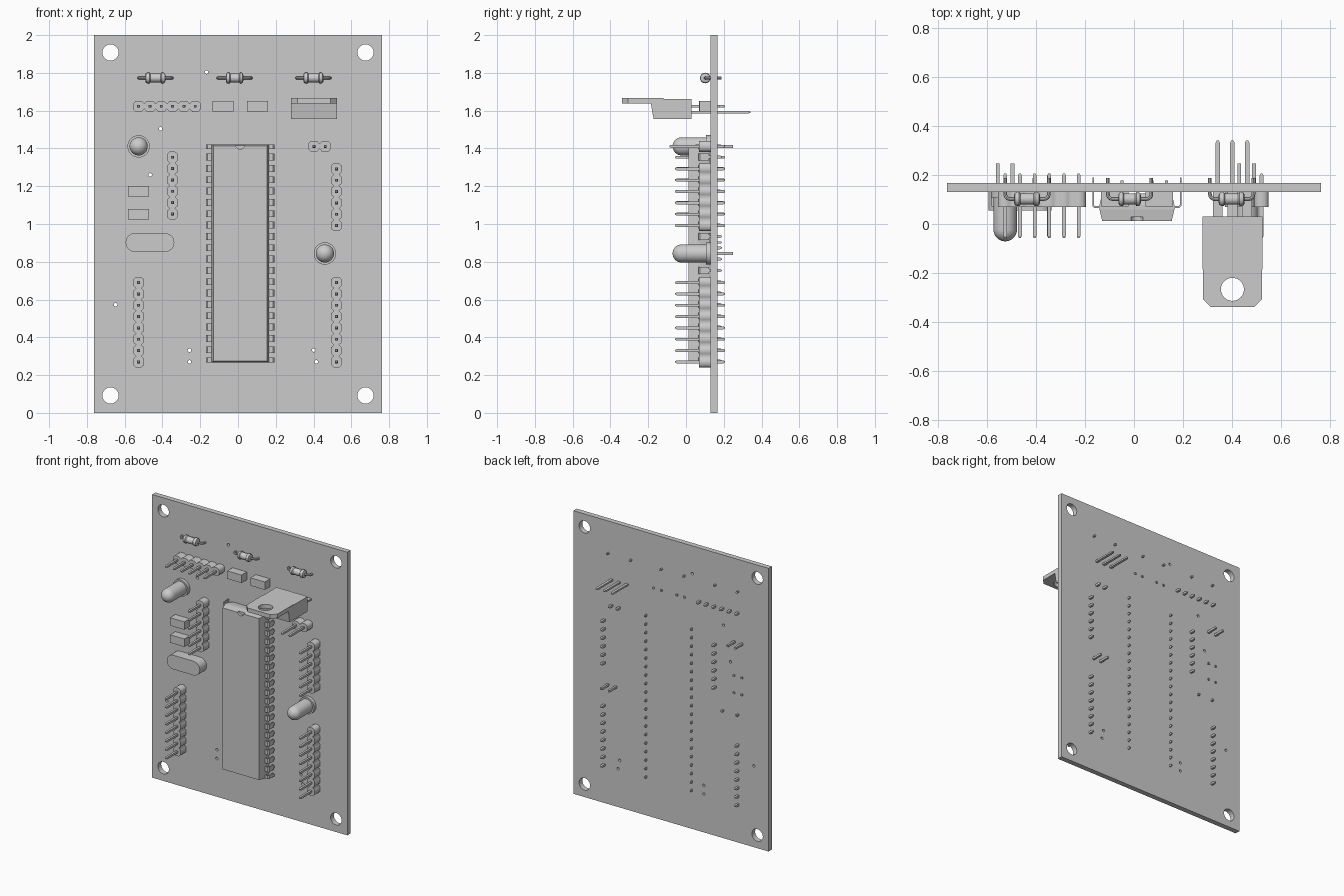
import bpy, bmesh, math

if "Cube" in bpy.data.objects:
    bpy.data.objects.remove(bpy.data.objects["Cube"])

FRONT, BACK = 0.131, 0.168      # circuit board faces along y
PITCH = 0.06


def finish(name, bm, smooth=False):
    bmesh.ops.remove_doubles(bm, verts=bm.verts, dist=1e-5)
    bmesh.ops.recalc_face_normals(bm, faces=bm.faces)
    me = bpy.data.meshes.new(name)
    bm.to_mesh(me)
    bm.free()
    ob = bpy.data.objects.new(name, me)
    bpy.context.collection.objects.link(ob)
    if smooth:
        bpy.context.view_layer.objects.active = ob
        ob.select_set(True)
        bpy.ops.object.shade_smooth_by_angle(angle=math.radians(35))
        ob.select_set(False)
    return ob


def bake(ob):
    """Evaluated mesh of an object as a bmesh; the source is removed."""
    dg = bpy.context.evaluated_depsgraph_get()
    me = bpy.data.meshes.new_from_object(ob.evaluated_get(dg))
    me.transform(ob.matrix_world)
    bm = bmesh.new()
    bm.from_mesh(me)
    bpy.data.meshes.remove(me)
    bpy.data.objects.remove(ob)
    return bm


def slab(name, outlines, lo, hi, facing='Y', smooth=False):
    """Outlines (the first is the rim, the rest are holes) extruded along y or z."""
    cu = bpy.data.curves.new(name + "_profile", 'CURVE')
    cu.dimensions, cu.fill_mode, cu.extrude = '2D', 'BOTH', (hi - lo) / 2
    for pts in outlines:
        sp = cu.splines.new('POLY')
        sp.points.add(len(pts) - 1)
        for p, (a, b) in zip(sp.points, pts):
            p.co = (a, b, 0, 1)
        sp.use_cyclic_u = True
    ob = bpy.data.objects.new(name + "_profile", cu)
    bpy.context.collection.objects.link(ob)
    mid = (lo + hi) / 2
    if facing == 'Y':
        ob.rotation_euler.x, ob.location.y = math.pi / 2, mid
    else:
        ob.location.z = mid
    bpy.context.view_layer.update()
    return finish(name, bake(ob), smooth)


def tube(bm, cu, cv, sections, n=4, axis='Y'):
    """Closed loft of n-sided sections (t, half width, half height) along an axis."""
    k, off = (math.sqrt(2), math.pi / 4) if n == 4 else (1, 0)
    rings = []
    for t, a, b in sections:
        ring = []
        for i in range(n):
            w = off + math.tau * i / n
            u, v = cu + a * k * math.cos(w), cv + b * k * math.sin(w)
            ring.append(bm.verts.new((u, t, v) if axis == 'Y' else (t, u, v)))
        rings.append(ring)
    for r, s in zip(rings, rings[1:]):
        for i in range(n):
            bm.faces.new((r[i], r[(i + 1) % n], s[(i + 1) % n], s[i]))
    bm.faces.new(rings[0])
    bm.faces.new(rings[-1])


def circle(x, z, r, n):
    return [(x + r * math.cos(math.tau * i / n), z + r * math.sin(math.tau * i / n)) for i in range(n)]


def leads(name, spots, end, h=0.006):
    bm = bmesh.new()
    for x, z in spots:
        tube(bm, x, z, [(FRONT - 0.03, h, h), (end, h, h)])
    finish(name, bm)


# Board with corner mounting holes and small vias
vias = [(-.167, 1.804), (-.41, 1.504), (-.465, 1.26), (-.648, .573),
        (-.257, .332), (-.257, .27), (.401, .332), (.414, .27)]
rim = [(-.763, 0), (.763, 0), (.763, 2), (-.763, 2)]
holes = [circle(x, z, 0.043, 32) for x in (-.675, .675) for z in (.092, 1.908)]
holes += [circle(x, z, 0.0095, 12) for x, z in vias]
slab("circuit_board", [rim] + holes, FRONT, BACK, smooth=True)


# Pin headers: scalloped plastic strip plus square pins
def header(name, x, z, count, vertical, tip=-0.057):
    side = [(-.03, .014)]
    for i in range(count):
        s = i * PITCH
        side += [(s - .016, .029), (s + .016, .029), (s + .03, .014)]
    outline = side + [(s, -t) for s, t in reversed(side)]
    pins = [(i * PITCH, 0) for i in range(count)]
    place = (lambda s, t: (x + t, z + s)) if vertical else (lambda s, t: (x + s, z + t))
    slab(name + "_strip", [[place(*p) for p in outline]], FRONT - 0.061, FRONT)
    bm = bmesh.new()
    for p in pins:
        tube(bm, *place(*p), [(tip, .004, .004), (tip + .008, .0075, .0075),
                              (.198, .0075, .0075), (.206, .004, .004)])
    finish(name + "_pins", bm)


header("top_left_header", -.526, 1.623, 6, False)
header("inner_left_header", -.347, 1.053, 6, True)
header("jumper_header", .402, 1.411, 2, False, -0.088)
header("upper_right_header", .521, .992, 6, True)
header("lower_right_header", .521, .27, 8, True)
header("lower_left_header", -.526, .27, 8, True)

# Large chip: bevelled body with an index notch
CX, CZ = 0.012, 0.844
bm = bmesh.new()
tube(bm, CX, CZ, [(.012, .142, .570), (.06, .153, .577), (.078, .153, .577), (.124, .142, .570)])
body = finish("chip_blank", bm)
bm = bmesh.new()
tube(bm, CX, CZ + .577, [(-.02, .025, .025), (.028, .025, .025)], 24)
cutter = finish("notch_cutter", bm)
cutter.hide_render = True
mod = body.modifiers.new("notch", 'BOOLEAN')
mod.object, mod.solver = cutter, 'EXACT'
bpy.context.view_layer.update()
chip = bake(body)
bpy.data.objects.remove(cutter)
finish("chip_body", chip)

# Chip legs: wide bent shoulder, narrow tip through the board
bm = bmesh.new()
for i in range(20):
    z = CZ + (i - 9.5) * PITCH
    lo = z - (.006 if i == 0 else .018)
    hi = z + (.006 if i == 19 else .018)
    for s in (-1, 1):
        path = [(.145, .066), (.174, .066), (.182, .074), (.182, .122),
                (.175, .122), (.175, .077), (.171, .073), (.145, .073)]
        a, b = [[bm.verts.new((CX + s * u, y, h)) for u, y in path] for h in (lo, hi)]
        bm.faces.new(a)
        bm.faces.new(b)
        for j in range(8):
            k = (j + 1) % 8
            bm.faces.new((a[j], a[k], b[k], b[j]))
        tube(bm, CX + s * .1785, z, [(.12, .0035, .008), (.18, .0035, .008), (.19, .0035, .003)])
finish("chip_legs", bm)

# Axial resistors with bent wire leads
for i, (x, half) in enumerate([(-.437, .053), (-.018, .046), (.399, .053)]):
    y, z = .102, 1.773
    bm = bmesh.new()
    prof = [(1, .016), (.93, .025), (.8, .028), (.6, .028), (.5, .023)]
    prof += [(-t, r) for t, r in reversed(prof)]
    tube(bm, y, z, [(x + t * half, r, r) for t, r in prof], 20, 'X')
    finish(f"resistor_body_{i + 1}", bm, True)
    cu = bpy.data.curves.new("resistor_wire", 'CURVE')
    cu.dimensions, cu.bevel_depth, cu.bevel_resolution, cu.use_fill_caps = '3D', .0075, 2, True
    bend = [(.089, .187), (.089, .122)]
    bend += [(.069 + .02 * math.cos(a), .122 - .02 * math.sin(a))
             for a in (math.pi / 8, math.pi / 4, 3 * math.pi / 8, math.pi / 2)]
    pts = [(x - u, v, z) for u, v in bend] + [(x + u, v, z) for u, v in reversed(bend)]
    sp = cu.splines.new('POLY')
    sp.points.add(len(pts) - 1)
    for p, c in zip(sp.points, pts):
        p.co = (*c, 1)
    ob = bpy.data.objects.new("resistor_wire", cu)
    bpy.context.collection.objects.link(ob)
    bpy.context.view_layer.update()
    finish(f"resistor_leads_{i + 1}", bake(ob), True)

# Box capacitors
for i, (x, z) in enumerate([(-.079, 1.623), (.103, 1.623), (-.526, 1.173), (-.526, 1.052)]):
    bm = bmesh.new()
    tube(bm, x, z, [(.072, .056, .028), (FRONT, .056, .028)])
    finish(f"capacitor_{i + 1}", bm)
    leads(f"capacitor_leads_{i + 1}", [(x - .03, z), (x + .03, z)], .178)

# Crystal can with rounded ends
arc = [math.pi * i / 12 - math.pi / 2 for i in range(13)]
can = [(-.466 + s * (.079 + .05 * math.cos(a)), .902 + s * .05 * math.sin(a)) for s in (1, -1) for a in arc]
slab("crystal_can", [can], .055, FRONT, smooth=True)
leads("crystal_leads", [(-.524, .902), (-.408, .902)], .188)

# Round indicator lamps with flange and domed tip
for i, (x, z) in enumerate([(-.526, 1.411), (.46, .844)]):
    dome = [(-.023 - .048 * math.cos(a), .048 * math.sin(a))
            for a in [math.pi / 2 * max(k, .1) / 8 for k in range(9)]]
    prof = dome + [(.107, .048), (.107, .059), (FRONT, .059)]
    bm = bmesh.new()
    tube(bm, x, z, [(t, r, r) for t, r in prof], 32)
    finish(f"lamp_{i + 1}", bm, True)
    leads(f"lamp_leads_{i + 1}", [(x - .03, z), (x + .03, z)], .248, .0075)

# Voltage regulator: holed metal tab, tapered body, three stepped leads
RX = .402
tab = [(RX - .121, -.12), (RX - .121, -.307), (RX - .088, -.34),
       (RX + .088, -.34), (RX + .121, -.307), (RX + .121, -.12)]
slab("regulator_tab", [tab, circle(RX, -.267, .047, 32)], 1.638, 1.666, 'Z', True)
bm = bmesh.new()
side = [(.03, 1.557), (-.172, 1.557), (-.186, 1.64), (-.186, 1.662), (.03, 1.662)]
a, b = [[bm.verts.new((RX + s * .122, y, z)) for y, z in side] for s in (-1, 1)]
bm.faces.new(a)
bm.faces.new(b)
for j in range(5):
    k = (j + 1) % 5
    bm.faces.new((a[j], a[k], b[k], b[j]))
finish("regulator_body", bm)
bm = bmesh.new()
for s in (-1, 0, 1):
    tube(bm, RX + s * PITCH, 1.592, [(.02, .02, .006), (.13, .02, .006), (.133, .009, .006),
                                     (.332, .009, .006), (.342, .004, .004)])
finish("regulator_leads", bm)
